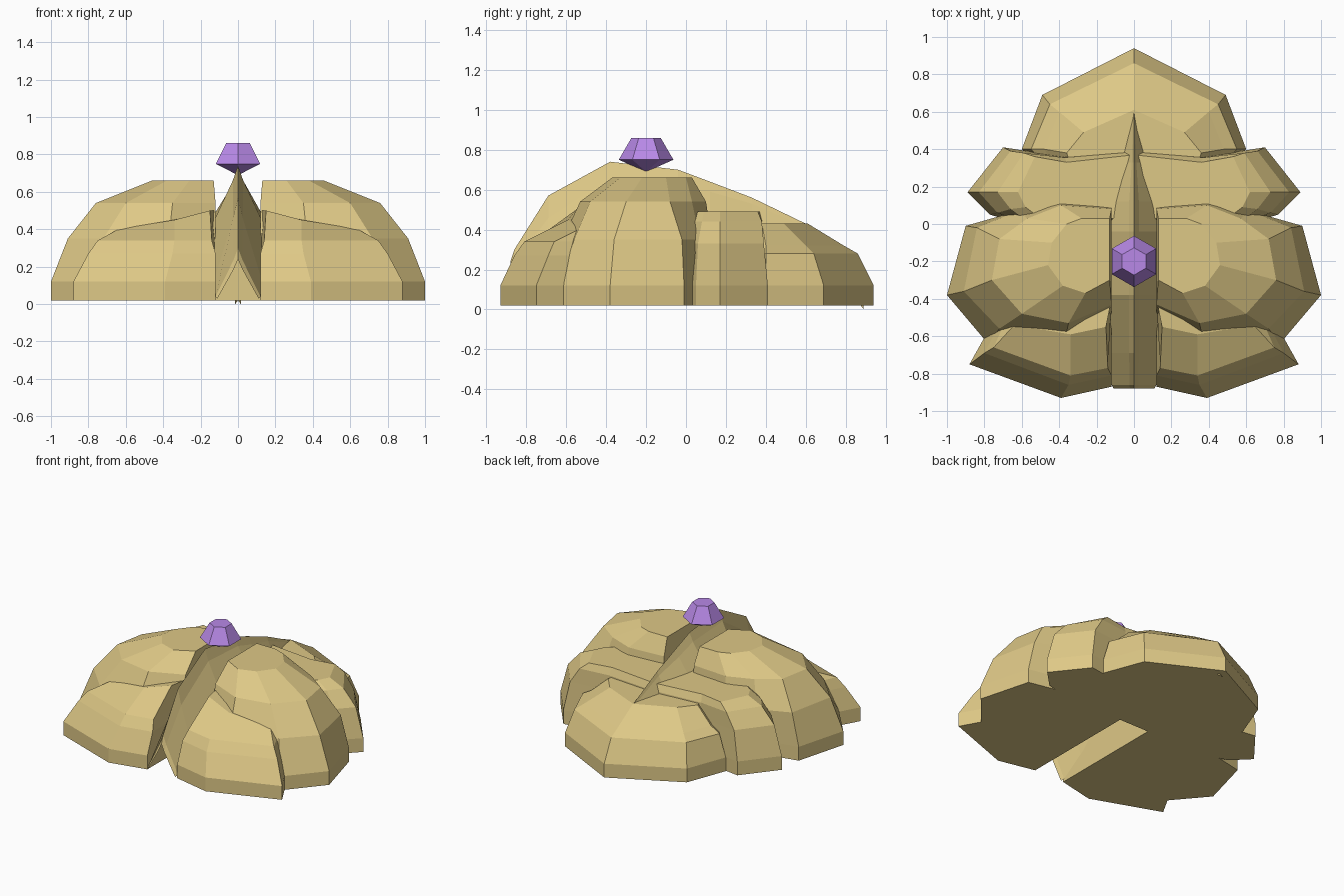
import bpy, bmesh, math

if "Cube" in bpy.data.objects:
    bpy.data.objects.remove(bpy.data.objects["Cube"])


def material(name, col):
    m = bpy.data.materials.new(name)
    m.diffuse_color = (*col, 1)
    m.use_nodes = True
    m.node_tree.nodes["Principled BSDF"].inputs["Base Color"].default_value = m.diffuse_color
    return m


TAN = material("tan_shell", (0.73, 0.58, 0.24))
PURPLE = material("purple_gem", (0.48, 0.25, 0.80))


def loft(name, rings, mat, closed=True, mirror=False):
    """Bridge point rings; closed rings get end caps."""
    bm = bmesh.new()
    vs = [[bm.verts.new(p) for p in r] for r in rings]
    n = len(rings[0])
    for a, b in zip(vs, vs[1:]):
        for i in range(n if closed else n - 1):
            j = (i + 1) % n
            bm.faces.new((a[i], a[j], b[j], b[i]))
    if closed:
        bm.faces.new(vs[0][::-1])
        bm.faces.new(vs[-1])
        bmesh.ops.recalc_face_normals(bm, faces=bm.faces)
    else:
        bm.normal_update()
        if sum(f.normal.z for f in bm.faces) < 0:
            bmesh.ops.reverse_faces(bm, faces=bm.faces)
    me = bpy.data.meshes.new(name)
    bm.to_mesh(me)
    bm.free()
    me.materials.append(mat)
    ob = bpy.data.objects.new(name, me)
    bpy.context.collection.objects.link(ob)
    if mirror:
        ob.modifiers.new("mirror", "MIRROR").use_clip = False
    return ob


def at(z, pts):
    return [(x, y, z) for x, y in pts]


# large domed plates either side of the middle
base = [(.12, -.5), (.4, -.7), (.78, -.64), (1, -.38), (.9, -.01), (.62, .05), (.4, .13), (.12, .09)]
loft("side_plates", [
    at(.02, base), at(.12, base),
    at(.35, [(.12, -.48), (.37, -.62), (.72, -.56), (.91, -.36), (.84, -.02), (.62, .07), (.4, .13), (.12, .1)]),
    at(.54, [(.12, -.43), (.35, -.53), (.6, -.48), (.76, -.3), (.72, -.08), (.57, .03), (.39, .1), (.12, .08)]),
    at(.66, [(.13, -.3), (.26, -.37), (.38, -.33), (.46, -.22), (.44, -.1), (.36, 0), (.28, .03), (.13, .03)]),
], TAN, mirror=True)

# front flared plates
base = [(.12, -.87), (.39, -.93), (.88, -.75), (.74, -.5), (.4, -.4), (.12, -.4)]
loft("front_plates", [
    at(.02, base), at(.12, base),
    at(.27, [(.12, -.81), (.35, -.86), (.8, -.69), (.7, -.5), (.4, -.4), (.12, -.4)]),
    at(.34, [(.14, -.77), (.34, -.81), (.75, -.66), (.68, -.5), (.4, -.4), (.12, -.4)]),
    [(.15, -.55, .5), (.34, -.59, .45), (.64, -.54, .4), (.6, -.45, .4), (.4, -.4, .44), (.12, -.4, .5)],
], TAN, mirror=True)

# narrow plates behind the side plates
base = [(0, 0), (.6, 0), (.77, .05), (.89, .17), (.7, .41), (.38, .36), (0, .4)]
loft("rear_side_plates", [
    at(.02, base), at(.12, base),
    at(.33, [(0, 0), (.58, 0), (.73, .06), (.83, .17), (.66, .39), (.38, .36), (0, .39)]),
    at(.44, [(0, 0), (.55, 0), (.66, .08), (.73, .17), (.59, .38), (.37, .355), (0, .385)]),
    at(.49, [(0, .03), (.5, .03), (.58, .09), (.62, .17), (.53, .36), (.36, .33), (0, .37)]),
], TAN, mirror=True)


# single rear plate
def both(z, half):
    return at(z, half + [(-x, y) for x, y in half[-1:0:-1]])


base = [(0, .94), (.49, .69), (.6, .4), (.4, .2), (.1, .15)]
loft("rear_plate", [
    both(.02, base), both(.12, base),
    both(.28, [(0, .86), (.45, .64), (.55, .4), (.38, .2), (.1, .15)]),
    both(.32, [(0, .79), (.4, .6), (.48, .4), (.35, .2), (.1, .15)]),
    both(.43, [(0, .61), (.27, .49), (.36, .38), (.3, .2), (.1, .15)]),
], TAN)

# arched spine down the middle: y, crest height, half width, foot height
spine = [(-.88, .24, .11, .03), (-.86, .3, .12, .04), (-.69, .57, .13, .12), (-.38, .74, .14, .42),
         (-.04, .70, .14, .46), (.12, .64, .13, .44), (.33, .56, .06, .44), (.62, .42, .02, .36), (.89, .02, .015, 0)]
loft("spine", [[(-w, y, f), (-w * .2, y, f + (z - f) * .75), (0, y, z), (w * .2, y, f + (z - f) * .75), (w, y, f)]
               for y, z, w, f in spine], TAN, closed=False)


# six-sided gem on top
def hexagon(r, z):
    return [(r * math.sin(math.pi * i / 3), -.2 + r * math.cos(math.pi * i / 3), z) for i in range(6)]


loft("gem", [hexagon(.003, .69), hexagon(.137, .75), hexagon(.073, .86)], PURPLE)
